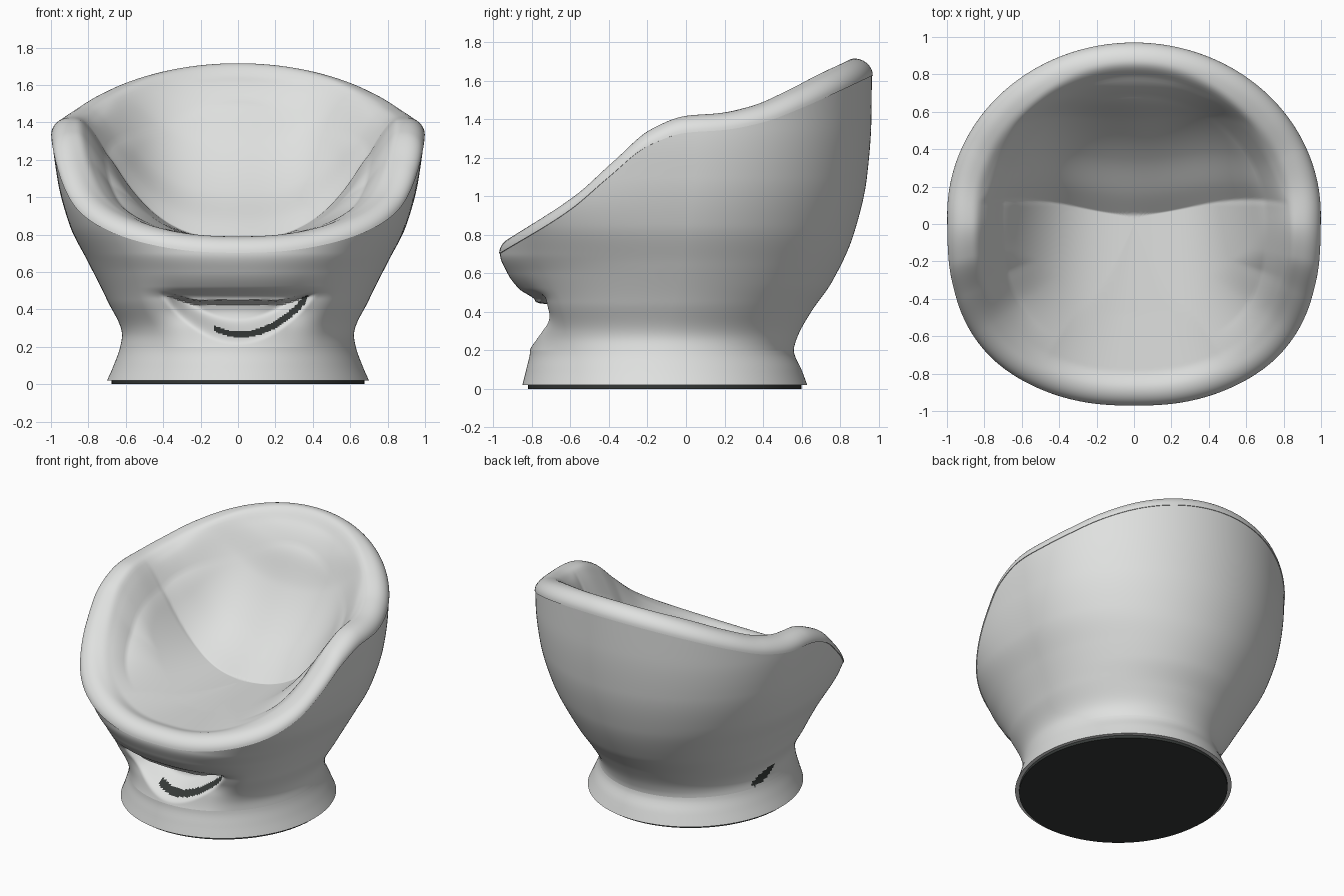
import bpy, math

if "Cube" in bpy.data.objects:
    bpy.data.objects.remove(bpy.data.objects["Cube"])

N = 360  # segments around the chair


def curve(pts):
    """Smooth monotone interpolation through (input, output) points."""
    xs, ys = [p[0] for p in pts], [p[1] for p in pts]
    d = [(ys[i + 1] - ys[i]) / (xs[i + 1] - xs[i]) for i in range(len(xs) - 1)]
    m = [d[0]] + [0 if a * b <= 0 else 2 * a * b / (a + b) for a, b in zip(d, d[1:])] + [d[-1]]

    def f(x):
        x = min(max(x, xs[0]), xs[-1])
        i = 0
        while i < len(d) - 1 and x > xs[i + 1]:
            i += 1
        h = xs[i + 1] - xs[i]
        t = (x - xs[i]) / h
        return ((1 + 2 * t) * (1 - t) ** 2 * ys[i] + t * (1 - t) ** 2 * h * m[i]
                + t * t * (3 - 2 * t) * ys[i + 1] + t * t * (t - 1) * h * m[i + 1])
    return f


def smooth(t):
    t = min(max(t, 0), 1)
    return t * t * (3 - 2 * t)


# Outer profiles by height: half width, back reach, front reach, front hollow, centre, front squareness
half_w = curve([(.02, .70), (.1, .665), (.2, .63), (.26, .62), (.45, .70), (.65, .80), (.85, .90), (1.1, .966), (1.35, .994), (1.7, .996)])
back = curve([(.02, .63), (.1, .60), (.2, .56), (.26, .575), (.4, .65), (.55, .755), (.8, .87), (1.1, .94), (1.4, .963), (1.7, .966)])
front = curve([(.02, .85), (.1, .83), (.2, .81), (.3, .815), (.45, .865), (.6, .935), (.7, .966), (1.7, .967)])
hollow = curve([(.2, 0), (.3, .03), (.4, .08), (.46, .085), (.52, .03), (.6, .008), (.7, 0), (1.7, 0)])
centre = curve([(.02, -.11), (.2, -.125), (.4, -.08), (.8, 0), (1.2, .05), (1.7, .05)])
square = curve([(.02, 2), (.2, 2.05), (.42, 2.3), (.6, 2.4), (1.0, 3.2), (1.7, 3.2)])
# Height of the rim seam by depth, and rise of the backrest behind the crease
seam = curve([(-.97, .70), (-.6, .93), (-.4, 1.1), (-.2, 1.26), (0, 1.33), (.2, 1.345), (.4, 1.385), (.6, 1.46), (.8, 1.55), (.97, 1.63)])
rise = curve([(0, 0), (.1, .09), (.3, .25), (.5, .49), (.62, .74), (.7, .86), (.85, .98)])


def section(ang, z):
    c, s = math.cos(ang), math.sin(ang)
    cy = centre(z)
    if s > 0:
        b, n = back(z) - cy, 2
    else:
        b, n = front(z) + cy - hollow(z) * (1 - smooth((abs(c) - .38) / .3)), square(z)
    r = (abs(c / half_w(z)) ** n + abs(s / b) ** n) ** (-1 / n)
    return r * c, cy + r * s, z


def material(name, col):
    m = bpy.data.materials.new(name)
    m.diffuse_color = (*col, 1)
    m.use_nodes = True
    m.node_tree.nodes["Principled BSDF"].inputs["Base Color"].default_value = m.diffuse_color
    return m


light = material("light_grey", (.74, .75, .74))
dark = material("dark_grey", (.035, .04, .038))


def loft(name, rings, mats, tip=None, caps=False, rule=None):
    verts = [p for r in rings for p in r]
    k = len(rings)
    faces = [(j * N + i, j * N + (i + 1) % N, (j + 1) * N + (i + 1) % N, (j + 1) * N + i)
             for j in range(k - 1) for i in range(N)]
    if tip:
        verts.append(tip)
        faces += [((k - 1) * N + i, (k - 1) * N + (i + 1) % N, k * N) for i in range(N)]
    if caps:
        faces += [tuple(range(N - 1, -1, -1)), tuple(range((k - 1) * N, k * N))]
    me = bpy.data.meshes.new(name)
    me.from_pydata(verts, [], faces)
    for m in mats:
        me.materials.append(m)
    if rule:
        for p in me.polygons:
            p.material_index = int(rule(p.center))
    ob = bpy.data.objects.new(name, me)
    bpy.context.collection.objects.link(ob)
    bpy.ops.object.select_all(action='DESELECT')
    ob.select_set(True)
    bpy.context.view_layer.objects.active = ob
    bpy.ops.object.shade_smooth_by_angle(angle=math.radians(40))
    return ob


angles = [2 * math.pi * i / N for i in range(N)]

# Rim seam: find where each direction meets the seam height
edge = []
for a in angles:
    z = 1.2
    for _ in range(25):
        z = .5 * z + .5 * seam(section(a, z)[1])
    edge.append(section(a, z))


def scoop(p):
    """Press the grip pocket into the front of the shell."""
    x, y, z = p
    low = .21 + .29 * (x / .44) ** 2
    lip = .45 + .05 * smooth((abs(x) - .2) / .24)
    if y < 0 and low < z < lip:
        y += .15 * smooth((z - low) / .14) * min(1, (.5 - low) / .12) * smooth((lip - z) / .025)
    return x, y, z


def is_opening(c):
    """Dark slot in the pocket and the small opening low on the left side."""
    if c.y < -.4:
        low = .25 + 1.55 * (c.x - .02) ** 2
        return -.13 < c.x < .37 and low < c.z < min(low + .03 + .05 * max(c.x, 0), .48)
    return c.x < 0 and ((c.y + .02) / .11) ** 2 + ((c.z - .26 + .35 * (c.y + .02)) / .035) ** 2 < 1


# Outer shell from the foot up to the seam
R = 72
shell = [[scoop(section(a, .2 + (e[2] - .2) * j / R)) for a, e in zip(angles, edge)] for j in range(R + 1)]
loft("outer_shell", shell, [light, dark], rule=is_opening)

# Flared foot
foot = [[(x * .96, (y + .11) * .96 - .11, z) for x, y, z in (section(a, .02) for a in angles)]]
foot += [[section(a, .02 + .18 * j / 10) for a in angles] for j in range(11)]
loft("foot", foot, [light])

# Dark base plate
loft("base_plate", [[(.675 * math.cos(a), -.11 + .71 * math.sin(a), z) for a in angles] for z in (0, .022)],
     [dark], caps=True)


def seat_height(x, y):
    """Trough-shaped seat with a backrest rising behind the crease."""
    a = .56 + .75 * min(max(y + .85, 0), .95)
    z = .78 + a * abs(x) ** 2.8
    deep = y / math.sqrt(max(1 - x * x, .1)) if y > 0 else y
    return z + rise(deep - .05 - .15 * (1 - math.exp(-(x / .5) ** 2)))


def smooth_min(a, b, k):
    h = max(k - abs(a - b), 0) / k
    return min(a, b) - h * h * k / 4


# Rolled rim flowing into the seat bowl
rings = [edge]
for j in range(11):
    u = j / 10 * math.pi / 2
    s = 1.005 - .1 * (1 - math.cos(u))
    rings.append([(x * s, y * s, z + .088 * math.sin(u)) for x, y, z in edge])
for j in range(1, 66):
    s = .905 * (1 - j / 66)
    ring = []
    for x, y, z in edge:
        top = z + .088
        side = min(max((y + .85) / .5, 0), 1)  # 0 at the front lip, 1 at sides and back
        cap = top - side * min(4 * (.905 - s) ** 2, .15)
        seat = seat_height(x * s, y * s)
        goal = smooth_min(seat, cap, .05 + .09 * side)
        goal = seat + (goal - seat) * min(1, s / .5)
        ring.append((x * s, y * s, top + (goal - top) * smooth(j / 7)))
    rings.append(ring)
loft("rim_and_seat", rings, [light], tip=(0, 0, seat_height(0, 0)))
